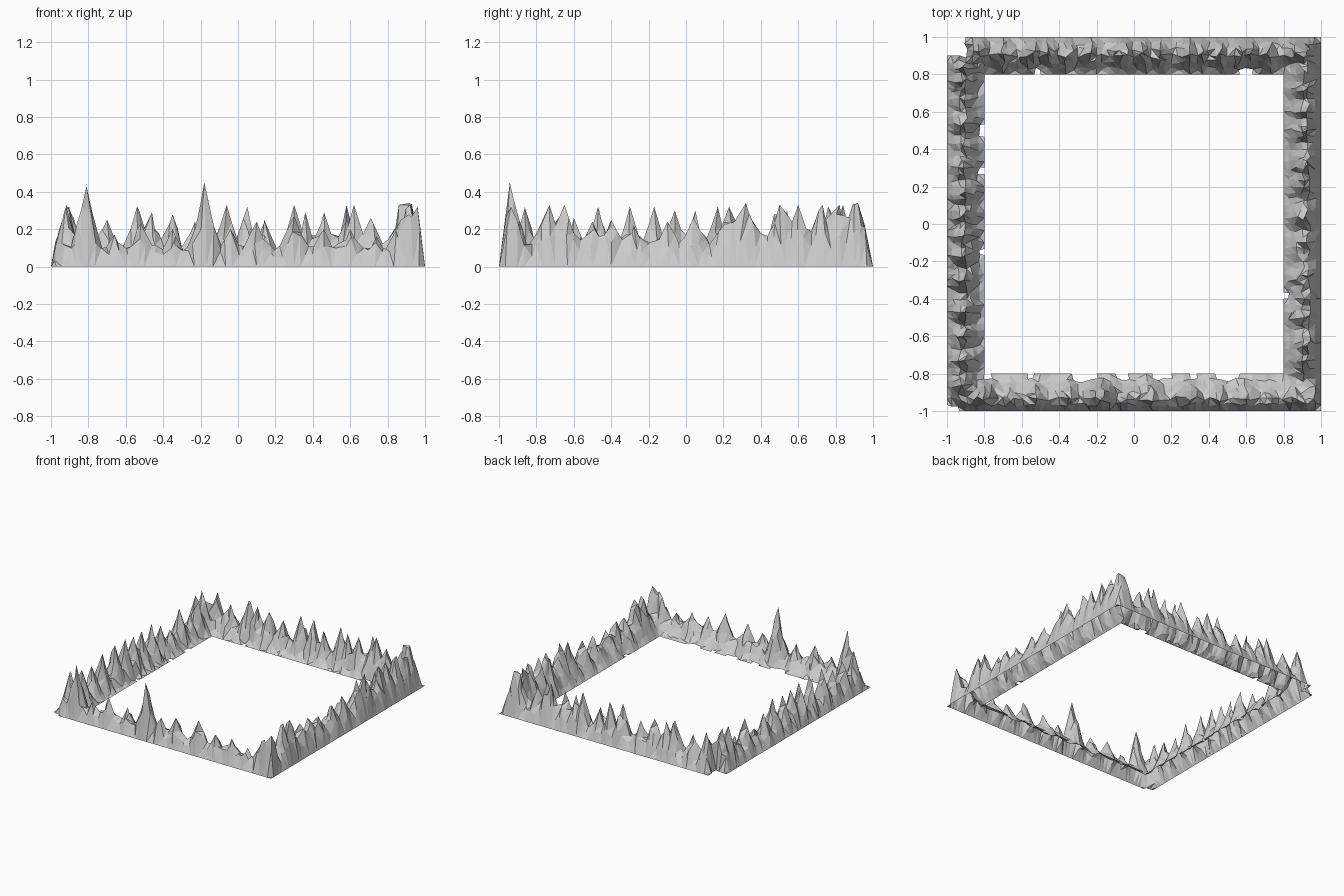
import bpy, bmesh, random
from mathutils import Vector, noise

if "Cube" in bpy.data.objects:
    bpy.data.objects.remove(bpy.data.objects["Cube"])

random.seed(4)
CELLS = 60
INNER = 0.8
BASE_Z = 0.012


def side(place, start, end, crest, reach, width, valley, peaks):
    return dict(place=place, start=start, end=end, crest=crest, reach=reach,
                width=width, valley=valley, peaks=peaks)


# Each ridge: where it runs, how far in its crest lies, and its peaks (position, height)
ridges = [
    side(lambda t, d: (t, d - 1), -.94, 1, .06, .11, .11, .11,
         [(-.81, .43), (-.66, .17), (-.52, .23), (-.35, .2), (-.18, .45), (-.04, .2),
          (.1, .24), (.3, .27), (.46, .2), (.6, .2), (.74, .16), (.87, .25), (.96, .32)]),
    side(lambda t, d: (t, 1 - d), -.88, 1, .09, .09, .1, .12,
         [(-.83, .31), (-.7, .25), (-.54, .32), (-.46, .29), (-.35, .28), (-.23, .24),
          (-.06, .33), (.05, .32), (.14, .25), (.3, .33), (.36, .29), (.46, .29),
          (.58, .33), (.62, .33), (.71, .26), (.86, .33), (.92, .34)]),
    side(lambda t, d: (d - 1, t), -.95, .88, .09, .09, .1, .11,
         [(-.86, .3), (-.73, .28), (-.6, .26), (-.47, .32), (-.3, .32), (-.17, .32),
          (-.06, .3), (.05, .3), (.17, .32), (.3, .25), (.42, .17), (.54, .3),
          (.66, .2), (.76, .32), (.84, .33)]),
    side(lambda t, d: (1 - d, t), -1, .97, .08, .11, .16, .13,
         [(-.96, .28), (-.73, .33), (-.65, .33), (-.5, .24), (-.4, .25), (-.28, .22),
          (-.1, .24), (.04, .26), (.23, .32), (.32, .34), (.5, .33), (.6, .33),
          (.73, .33), (.82, .33), (.9, .33)]),
]


def along_and_depth(index, x, y):
    return [(x, y + 1), (x, 1 - y), (y, x + 1), (y, 1 - x)][index]


def ridge_height(index, x, y):
    r = ridges[index]
    t, d = along_and_depth(index, x, y)
    if not r["start"] <= t <= r["end"]:
        return 0
    wobble = noise.noise(Vector((t * 9, index * 7, 0)))
    crest = r["crest"] + 0.015 * wobble
    slope = crest + .01 if d < crest else r["reach"] + 0.02 * wobble
    across = max(0, 1 - abs(d - crest) / slope)
    spine = max(h * (1 - abs(t - p) / r["width"]) for p, h in r["peaks"])
    return max(spine, r["valley"]) * min(1, 1.15 * across)


# Mountains: square grid with an open middle, lifted into ridges
bm = bmesh.new()
bmesh.ops.create_grid(bm, x_segments=CELLS, y_segments=CELLS, size=1)
hole = [f for f in bm.faces
        if max(abs(c) for c in f.calc_center_median()[:2]) < INNER]
bmesh.ops.delete(bm, geom=hole, context='FACES')

for v in bm.verts:
    if v.is_boundary:
        continue
    v.co.x += random.uniform(-.012, .012)
    v.co.y += random.uniform(-.012, .012)
    height = max(ridge_height(i, v.co.x, v.co.y) for i in range(len(ridges)))
    v.co.z = height * random.uniform(.8, 1.08)

# Pull the closest grid point onto every summit
for r in ridges:
    for p, h in r["peaks"]:
        x, y = r["place"](p, r["crest"] + random.uniform(-.01, .01))
        inside = [v for v in bm.verts if not v.is_boundary]
        summit = min(inside, key=lambda v: (v.co.x - x) ** 2 + (v.co.y - y) ** 2)
        summit.co = (x, y, h)

# Remove the level margins and split the slopes into facets
level = [f for f in bm.faces if max(v.co.z for v in f.verts) < .004]
bmesh.ops.delete(bm, geom=level, context='FACES')
bmesh.ops.triangulate(bm, faces=bm.faces[:], quad_method='SHORT_EDGE')
bmesh.ops.recalc_face_normals(bm, faces=bm.faces[:])
if sum(f.normal.z for f in bm.faces) < 0:
    bmesh.ops.reverse_faces(bm, faces=bm.faces[:])
mesh = bpy.data.meshes.new("mountain_ring")
bm.to_mesh(mesh)
bm.free()
bpy.context.collection.objects.link(bpy.data.objects.new("mountain_ring", mesh))

# Flat ground frame under the mountains
bm = bmesh.new()
bmesh.ops.create_grid(bm, x_segments=1, y_segments=1, size=1)
bmesh.ops.inset_region(bm, faces=bm.faces[:], thickness=1 - INNER, use_even_offset=True)
middle = min(bm.faces, key=lambda f: f.calc_center_median().length)
bmesh.ops.delete(bm, geom=[middle], context='FACES')
bmesh.ops.translate(bm, verts=bm.verts[:], vec=(0, 0, BASE_Z))
mesh = bpy.data.meshes.new("ground_frame")
bm.to_mesh(mesh)
bm.free()
bpy.context.collection.objects.link(bpy.data.objects.new("ground_frame", mesh))
